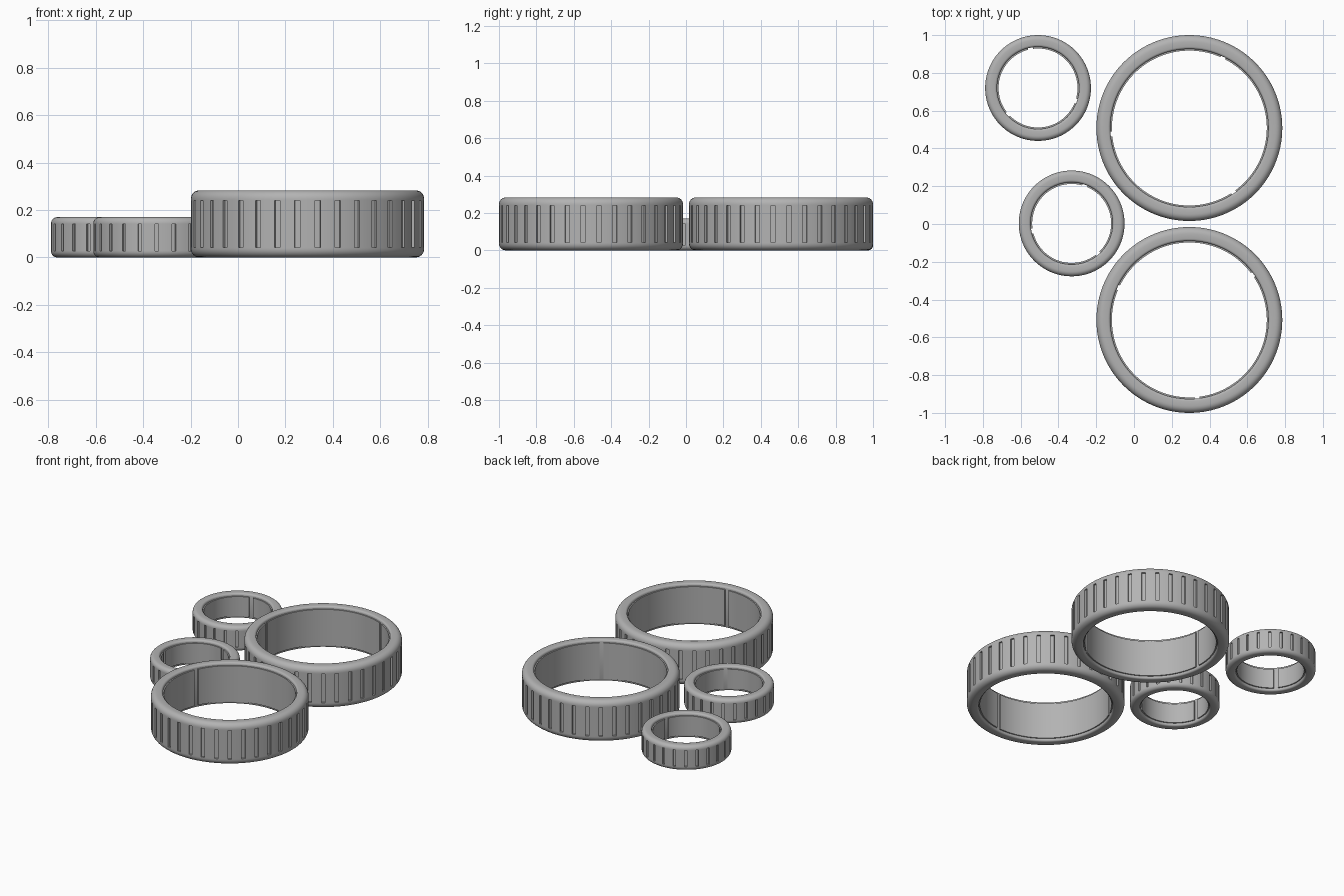
import bpy, bmesh, math
from mathutils import Vector

cube = bpy.data.objects.get("Cube")
if cube:
    bpy.data.objects.remove(cube)

grey = bpy.data.materials.new("plain grey")
grey.use_nodes = True
COLOUR = (0.45, 0.45, 0.45, 1)
grey.diffuse_color = COLOUR
grey.node_tree.nodes["Principled BSDF"].inputs["Base Color"].default_value = COLOUR


def revolve(bm, profile, angles, closed):
    """Sweep a closed (radius, z) profile around z; returns the faces column by column."""
    rings = [[bm.verts.new((r * math.cos(a), r * math.sin(a), z)) for r, z in profile]
             for a in angles]
    n, columns = len(profile), []
    for i in range(len(rings) if closed else len(rings) - 1):
        p, q = rings[i], rings[(i + 1) % len(rings)]
        columns.append([bm.faces.new((p[j], q[j], q[(j + 1) % n], p[(j + 1) % n]))
                        for j in range(n)])
    if not closed:
        bm.faces.new(rings[0])
        bm.faces.new(rings[-1][::-1])
    return columns


def finish(bm, name, centre):
    bmesh.ops.recalc_face_normals(bm, faces=bm.faces)
    mesh = bpy.data.meshes.new(name)
    bm.to_mesh(mesh)
    bm.free()
    mesh.materials.append(grey)
    obj = bpy.data.objects.new(name, mesh)
    obj.location = (*centre, 0)
    bpy.context.collection.objects.link(obj)
    bpy.ops.object.select_all(action='DESELECT')
    obj.select_set(True)
    bpy.context.view_layer.objects.active = obj
    bpy.ops.object.shade_smooth_by_angle(angle=math.radians(32))


def corner(r, z, radius, start, steps=6):
    """Quarter-round fillet around a centre point."""
    return [(r + radius * math.cos(a), z + radius * math.sin(a))
            for a in (math.radians(start + 90 * k / steps) for k in range(steps + 1))]


def grip_ring(name, centre, outer, inner, height, fillet, margin, slots, slot_width,
              slot_turn, key_turn, per_slot):
    depth, lip, step = 0.012, 0.012, 0.008
    # Band with rounded outer edges and softened inner edges
    profile = (corner(outer - fillet, fillet, fillet, -90) +
               [(outer, margin), (outer, height - margin)] +
               corner(outer - fillet, height - fillet, fillet, 0) +
               corner(inner + lip, height - lip, lip, 90, 3) +
               corner(inner + lip, lip, lip, 180, 3))
    pitch, half = math.tau / slots, slot_width / outer / 2
    rest = (pitch - 2 * half) / (per_slot - 1)
    angles = [math.radians(slot_turn) + s * pitch + half + k * rest
              for s in range(slots) for k in range(per_slot)]
    bm = bmesh.new()
    columns = revolve(bm, profile, angles, True)
    wall = next(j for j, p in enumerate(profile) if p == (outer, margin))
    # Grip slots pushed in from the outer wall
    sunk = [columns[i][wall] for i in range(per_slot - 1, len(columns), per_slot)]
    result = bmesh.ops.extrude_discrete_faces(bm, faces=sunk)
    for face in result["faces"]:
        mid = face.calc_center_median()
        inward = Vector((mid.x, mid.y, 0)).normalized() * -depth
        bmesh.ops.translate(bm, verts=face.verts, vec=inward)
    finish(bm, name + "_band", centre)

    # Thin inner liner in three arcs, leaving three keyways
    bm = bmesh.new()
    face_r, base, top = inner - step, lip * 1.5, height - lip * 1.5
    section = [(inner + 0.004, base), (face_r, base), (face_r, top), (inner + 0.004, top)]
    gap = 0.027 / inner
    arc, parts = math.tau / 3 - gap, 40
    for k in range(3):
        start = math.radians(key_turn) + k * math.tau / 3 + gap / 2
        revolve(bm, section, [start + arc * i / parts for i in range(parts + 1)], False)
    finish(bm, name + "_liner", centre)


LARGE = dict(outer=0.492, inner=0.418, height=0.283, fillet=0.036, margin=0.042,
             slots=36, slot_width=0.023, per_slot=4)
SMALL = dict(outer=0.28, inner=0.217, height=0.17, fillet=0.026, margin=0.028,
             slots=24, slot_width=0.016, per_slot=6)

grip_ring("back_large_ring", (0.293, 0.508), slot_turn=5, key_turn=64.5, **LARGE)
grip_ring("front_large_ring", (0.293, -0.508), slot_turn=5, key_turn=35.5, **LARGE)
grip_ring("back_small_ring", (-0.508, 0.72), slot_turn=4, key_turn=101, **SMALL)
grip_ring("front_small_ring", (-0.33, 0.003), slot_turn=-2.6, key_turn=71, **SMALL)
